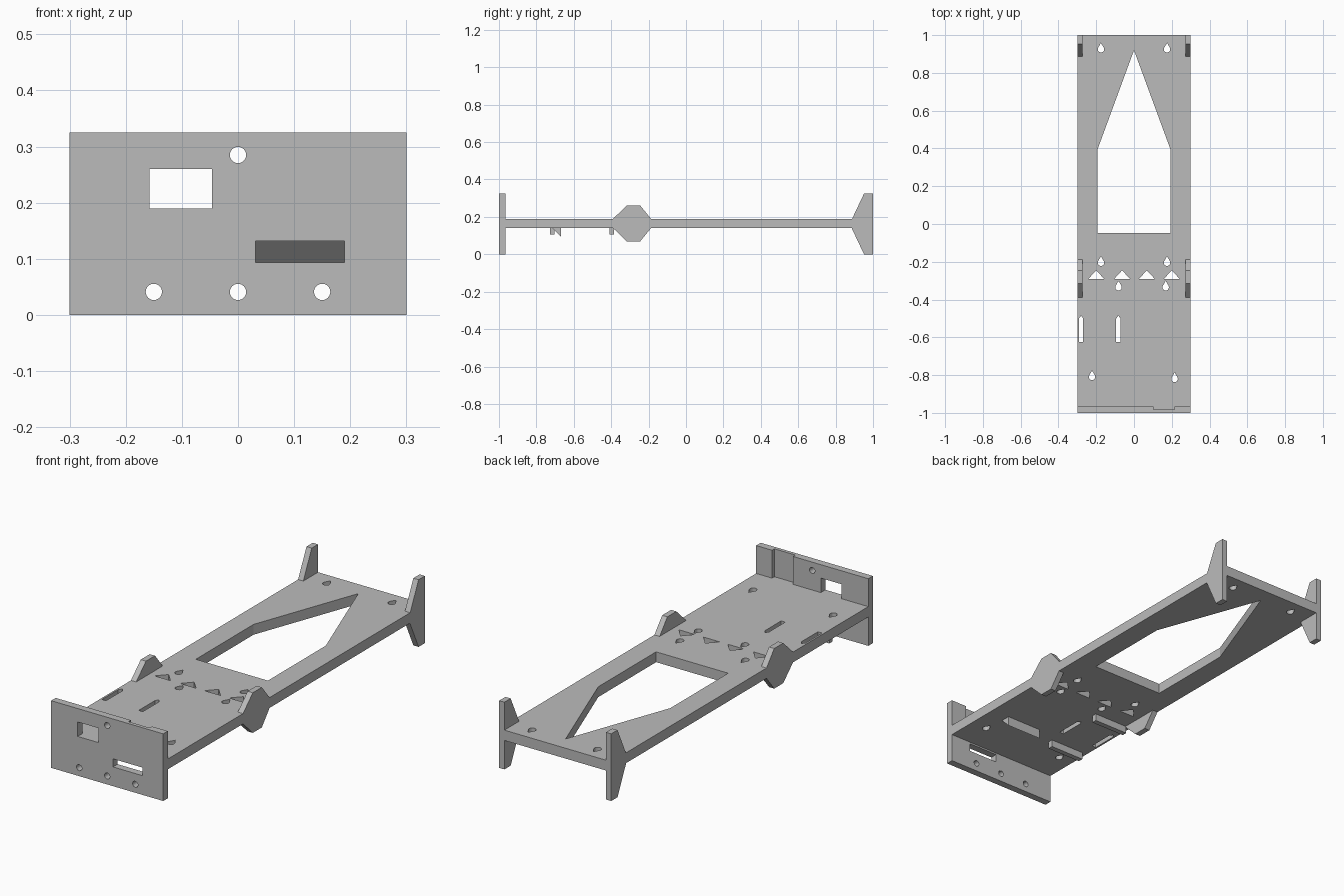
import bpy
import bmesh
import math

if "Cube" in bpy.data.objects:
    bpy.data.objects.remove(bpy.data.objects["Cube"], do_unlink=True)

grey = bpy.data.materials.new("plain grey")
grey.use_nodes = True
GREY = (0.5, 0.5, 0.5, 1)
grey.diffuse_color = GREY
grey.node_tree.nodes["Principled BSDF"].inputs["Base Color"].default_value = GREY

# How a profile point (a, b) at depth d maps to space for each extrusion axis
PLACE = {
    "x": lambda a, b, d: (d, a, b),
    "y": lambda a, b, d: (a, d, b),
    "z": lambda a, b, d: (a, b, d),
}


def add_prism(bm, points, axis, low, high):
    """Extrude a closed profile along an axis into a solid."""
    place = PLACE[axis]
    bottom = [bm.verts.new(place(a, b, low)) for a, b in points]
    top = [bm.verts.new(place(a, b, high)) for a, b in points]
    faces = [bm.faces.new(bottom), bm.faces.new(top)]
    n = len(points)
    for i in range(n):
        j = (i + 1) % n
        faces.append(bm.faces.new((bottom[i], bottom[j], top[j], top[i])))
    bmesh.ops.recalc_face_normals(bm, faces=faces)


def make(name, prisms):
    bm = bmesh.new()
    for prism in prisms:
        add_prism(bm, *prism)
    mesh = bpy.data.meshes.new(name)
    bm.to_mesh(mesh)
    bm.free()
    mesh.materials.append(grey)
    obj = bpy.data.objects.new(name, mesh)
    bpy.context.collection.objects.link(obj)
    return obj


def cut(obj, prisms):
    """Subtract a set of prisms from an object."""
    cutter = make(obj.name + "_cutter", prisms)
    cutter.hide_render = True
    mod = obj.modifiers.new("holes", "BOOLEAN")
    mod.operation = "DIFFERENCE"
    mod.solver = "EXACT"
    mod.object = cutter
    bpy.context.view_layer.objects.active = obj
    bpy.ops.object.modifier_apply(modifier=mod.name)
    bpy.data.objects.remove(cutter, do_unlink=True)


def rect(a0, a1, b0, b1):
    return [(a0, b0), (a1, b0), (a1, b1), (a0, b1)]


def circle(cx, cy, r, n=24):
    return [(cx + r * math.cos(math.tau * i / n), cy + r * math.sin(math.tau * i / n))
            for i in range(n)]


def teardrop(cx, cy, r=0.017, n=12):
    """Lower arc closed by a pointed tip towards the back."""
    start, sweep = math.radians(150), math.radians(240)
    arc = [(cx + r * math.cos(start + sweep * i / n), cy + r * math.sin(start + sweep * i / n))
           for i in range(n + 1)]
    return arc + [(cx, cy + r * 2)]


# Chassis deck with its large pointed opening and small mounting holes
BOTTOM, TOP = 0.14, 0.19
BACK_OF_PANEL = -0.965
deck = make("deck", [(rect(-0.3, 0.3, BACK_OF_PANEL, 1), "z", BOTTOM, TOP)])
holes = [[(-0.193, -0.047), (0.193, -0.047), (0.193, 0.395), (0, 0.92), (-0.193, 0.395)]]
for x, y in [(-0.175, 0.925), (0.175, 0.925), (-0.175, -0.205), (0.175, -0.205),
             (-0.082, -0.335), (0.168, -0.335), (-0.222, -0.81), (0.215, -0.82)]:
    holes.append(teardrop(x, y))
for x in (-0.2, -0.063, 0.068, 0.2):
    holes.append([(x - 0.043, -0.292), (x + 0.043, -0.292), (x, -0.245)])
for x in (-0.28, -0.083):
    holes.append([(x - 0.011, -0.625), (x + 0.011, -0.625), (x + 0.011, -0.5),
                  (x, -0.485), (x - 0.011, -0.5)])
cut(deck, [(h, "z", 0.1, 0.25) for h in holes])

# Front panel with window, slot, bolt holes and a recess in its rear face
panel = make("front_panel", [(rect(-0.3, 0.3, 0, 0.325), "y", -1, BACK_OF_PANEL)])
openings = [rect(-0.158, -0.046, TOP, 0.26), rect(0.031, 0.19, 0.093, 0.132),
            circle(0, 0.285, 0.0145)]
openings += [circle(x, 0.041, 0.0145) for x in (-0.15, 0, 0.15)]
cut(panel, [(o, "y", -1.1, -0.9) for o in openings]
    + [(rect(0.102, 0.215, TOP, 0.4), "y", -0.983, -0.9)])


# Side plates: mid bulges and rear legs, symmetric about the deck's mid height
def mirrored_profile(upper, height):
    return upper + [(y, height - z) for y, z in reversed(upper)]


bulge = mirrored_profile([(-0.39, TOP), (-0.315, 0.262), (-0.246, 0.262), (-0.187, TOP)], 0.33)
leg = mirrored_profile([(0.888, TOP), (0.952, 0.325), (1, 0.325)], 0.325)
for side, sign in (("left", 1), ("right", -1)):
    low, high = sorted((sign * 0.272, sign * 0.3))
    make(side + "_mid_plate", [(bulge, "x", low, high)])
    make(side + "_rear_leg", [(leg, "x", low, high)])

# Retaining bars and a sloped stop under the deck
for name, y in (("front_bar", -0.728), ("rear_bar", -0.41)):
    make(name, [(rect(-0.275, -0.09, y, y + 0.025), "z", 0.105, BOTTOM)])
make("sloped_stop", [([(-0.715, BOTTOM), (-0.667, 0.093), (-0.667, BOTTOM)], "x", 0.015, 0.205)])
